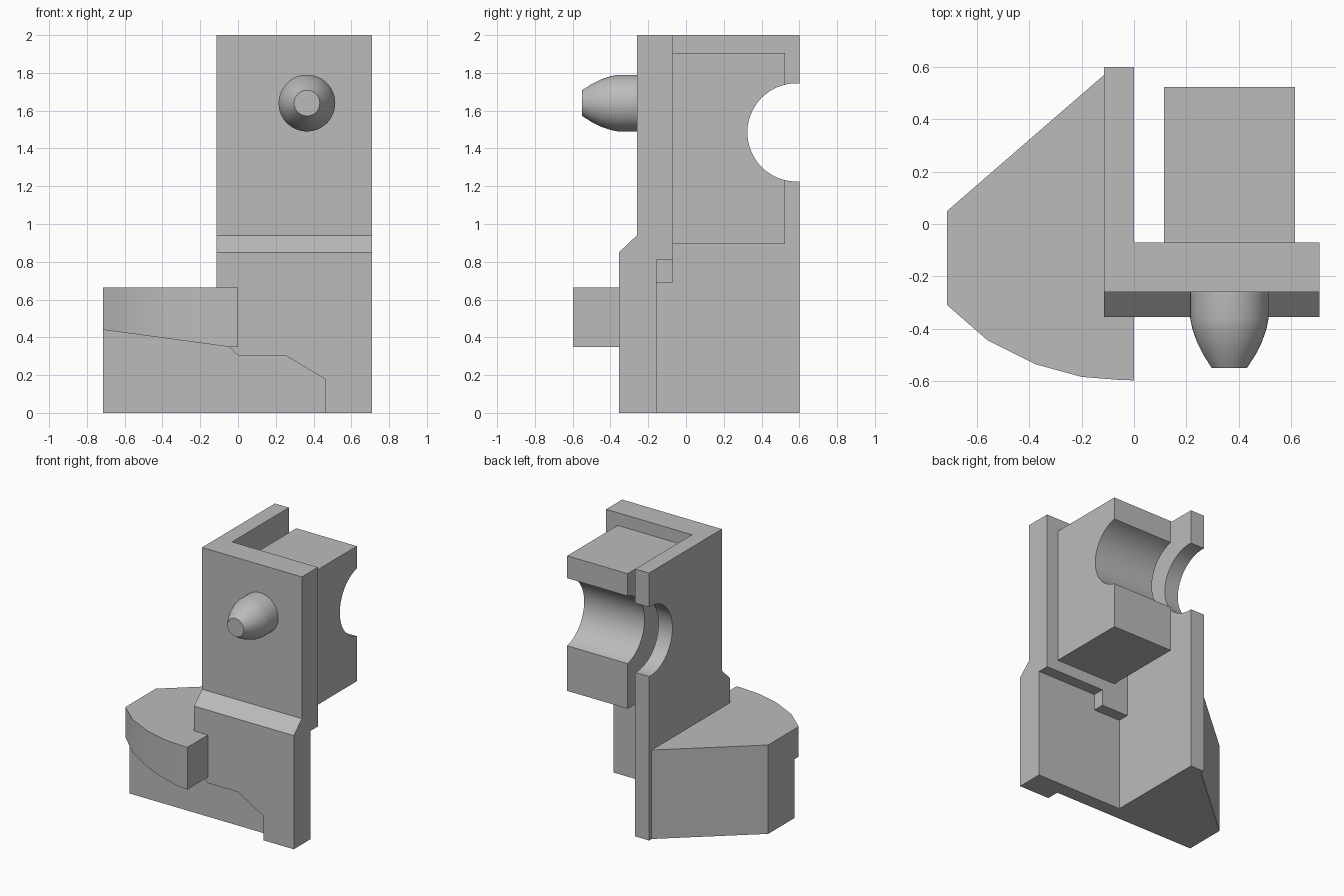
import bpy, bmesh, math
from mathutils import Vector, Matrix

cube = bpy.data.objects.get("Cube")
if cube:
    bpy.data.objects.remove(cube, do_unlink=True)

# One plain grey
GREY = (0.5, 0.5, 0.5, 1)
grey = bpy.data.materials.new("plain grey")
grey.use_nodes = True
grey.diffuse_color = GREY
grey.node_tree.nodes["Principled BSDF"].inputs["Base Color"].default_value = GREY


def finish(name, bm):
    bmesh.ops.recalc_face_normals(bm, faces=bm.faces)
    mesh = bpy.data.meshes.new(name)
    bm.to_mesh(mesh)
    bm.free()
    mesh.materials.append(grey)
    obj = bpy.data.objects.new(name, mesh)
    bpy.context.collection.objects.link(obj)
    return obj


def prism(name, outline, axis, low, high, tweak=None):
    """Extrude a 2D outline along an axis; tweak may shift the vertices."""
    place = {"x": lambda a, b, c: (c, a, b),
             "y": lambda a, b, c: (a, c, b),
             "z": lambda a, b, c: (a, b, c)}[axis]
    bm = bmesh.new()
    face = bm.faces.new([bm.verts.new(place(a, b, low)) for a, b in outline])
    new = bmesh.ops.extrude_face_region(bm, geom=[face])["geom"]
    shift = Vector(place(0, 0, high - low))
    bmesh.ops.translate(bm, vec=shift, verts=[v for v in new if isinstance(v, bmesh.types.BMVert)])
    if tweak:
        for v in bm.verts:
            tweak(v.co)
    return finish(name, bm)


def rect(a0, b0, a1, b1):
    return [(a0, b0), (a1, b0), (a1, b1), (a0, b1)]


def activate(obj):
    bpy.ops.object.select_all(action="DESELECT")
    obj.select_set(True)
    bpy.context.view_layer.objects.active = obj


def combine(target, tool, operation, keep=False):
    mod = target.modifiers.new(operation, "BOOLEAN")
    mod.operation, mod.solver, mod.object = operation, "EXACT", tool
    activate(target)
    bpy.ops.object.modifier_apply(modifier=mod.name)
    if not keep:
        bpy.data.objects.remove(tool, do_unlink=True)


def smooth(obj, degrees):
    activate(obj)
    bpy.ops.object.shade_smooth_by_angle(angle=math.radians(degrees))


LEFT, RIGHT, FRONT, BACK = -0.115, 0.71, -0.26, 0.6
EDGE, LEDGE = -0.715, 0.665

# L-shaped upright: front plate and side wall in plan
body = prism("bracket_body", [(LEFT, FRONT), (RIGHT, FRONT), (RIGHT, -0.155),
                              (0, -0.155), (0, BACK), (LEFT, BACK)], "z", 0, 2)

# Thicker upper back of the plate, with a stepped lower edge
upper_back = prism("upper_back", [(-0.05, 0.69), (0.22, 0.69), (0.22, 0.81),
                                  (RIGHT, 0.81), (RIGHT, 2), (-0.05, 2)], "y", -0.2, -0.07)


# Raised lower front panel with a sloped top edge
def slope_top(co):
    if co.y < -0.3 and co.z > 0.9:
        co.z = 0.85


panel = prism("lower_front_panel",
              [(LEFT, 0.36), (-0.05, 0.35), (0, 0.305), (0.25, 0.305), (0.46, 0.18),
               (0.46, 0), (RIGHT, 0), (RIGHT, 0.94), (LEFT, 0.94)],
              "y", -0.355, FRONT, slope_top)

# Side wedge standing on the ground
wedge = prism("side_wedge", [(LEFT, FRONT), (LEFT, 0.57), (EDGE, 0.05), (EDGE, FRONT)],
              "z", 0, LEDGE)


# Curved arm in front, with a sloping underside
def slope_bottom(co):
    if co.z < 0.5:
        co.z = 0.35 + max(0, -0.05 - co.x) * 0.135


arm = prism("curved_arm",
            [(0, -0.355), (-0.05, -0.355), (LEFT, -0.355), (LEFT, FRONT), (EDGE, FRONT),
             (EDGE, -0.31), (-0.56, -0.445), (-0.375, -0.537), (-0.2, -0.585),
             (-0.05, -0.597), (0, -0.598)], "z", 0.35, LEDGE, slope_bottom)

for part in (upper_back, panel, wedge, arm):
    combine(body, part, "UNION")

# Rear block
block = prism("rear_block", rect(0.115, -0.07, 0.615, 0.525), "z", 0.895, 1.905)

# Round groove through the wall and block
bm = bmesh.new()
bmesh.ops.create_cone(bm, cap_ends=True, segments=64, radius1=0.26, radius2=0.26, depth=3,
                      matrix=Matrix.Translation((0, 0.585, 1.485)) @ Matrix.Rotation(math.pi / 2, 4, "Y"))
cutter = finish("groove_cutter", bm)
cutter.hide_render = True
combine(body, cutter, "DIFFERENCE", keep=True)
combine(block, cutter, "DIFFERENCE")

# Merge flat faces so no seams remain
for obj in (body, block):
    bm = bmesh.new()
    bm.from_mesh(obj.data)
    bmesh.ops.remove_doubles(bm, verts=bm.verts, dist=0.0005)
    bmesh.ops.dissolve_limit(bm, angle_limit=0.01, verts=bm.verts, edges=bm.edges)
    bm.to_mesh(obj.data)
    bm.free()
    smooth(obj, 25)

# Tapered locating pin, turned around its axis
bm = bmesh.new()
profile = [(0, -0.25), (0.15, -0.25), (0.15, -0.36), (0.142, -0.40), (0.125, -0.45),
           (0.1, -0.5), (0.068, -0.55), (0, -0.55)]
verts = [bm.verts.new((0.365 + r, y, 1.64)) for r, y in profile]
edges = [bm.edges.new(pair) for pair in zip(verts, verts[1:])]
bmesh.ops.spin(bm, geom=verts + edges, cent=(0.365, 0, 1.64), axis=(0, 1, 0),
               angle=math.tau, steps=48)
bmesh.ops.remove_doubles(bm, verts=bm.verts, dist=0.0005)
smooth(finish("locating_pin", bm), 35)
